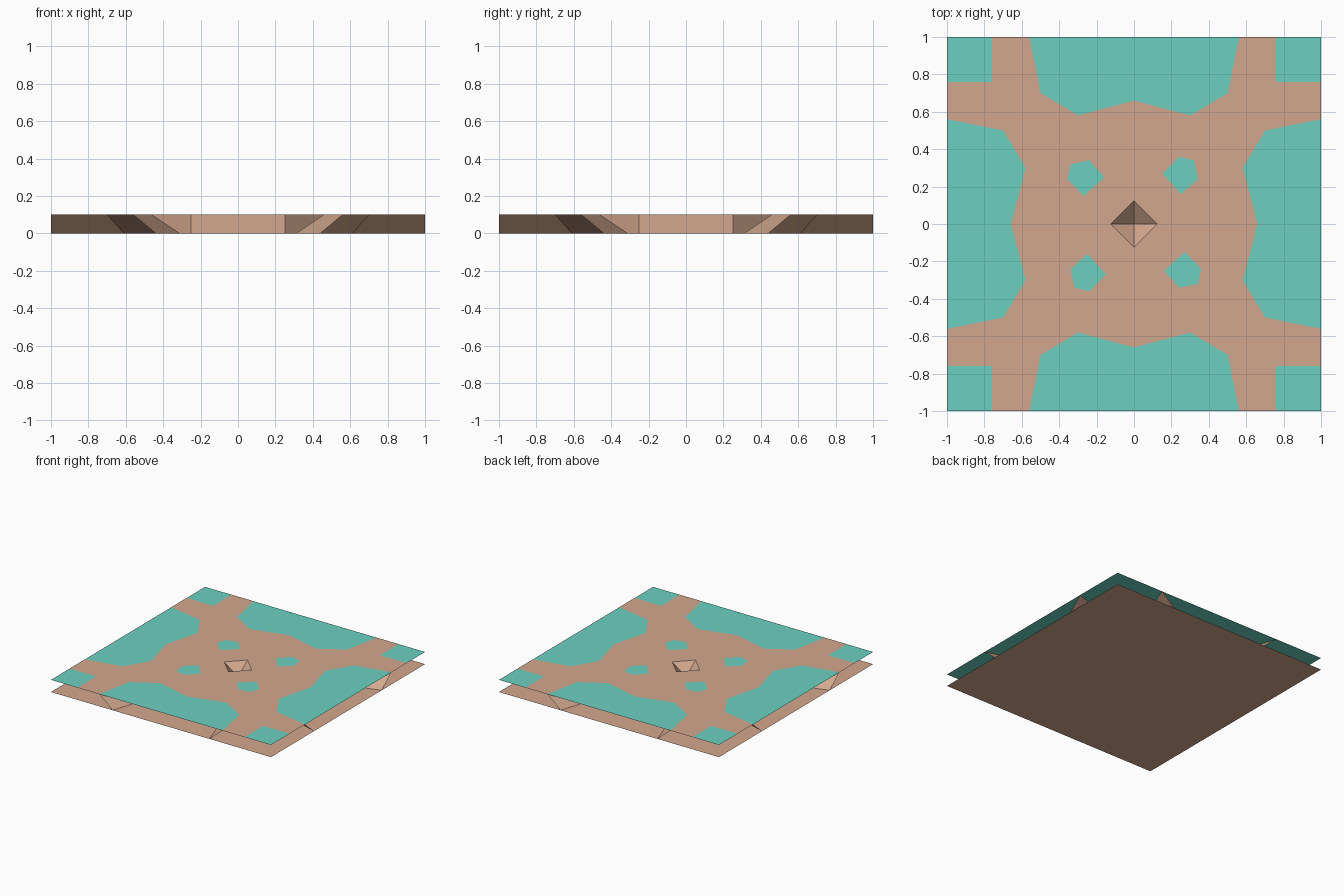
import bpy, bmesh
from mathutils import Vector

if "Cube" in bpy.data.objects:
    bpy.data.objects.remove(bpy.data.objects["Cube"])

TOP = 0.1


def material(name, col):
    m = bpy.data.materials.new(name)
    m.diffuse_color = (*col, 1)
    m.use_nodes = True
    m.node_tree.nodes["Principled BSDF"].inputs["Base Color"].default_value = m.diffuse_color
    return m


EARTH = material("earth", (0.65, 0.39, 0.27))
WATER = material("water", (0.15, 0.63, 0.53))


def finish(bm, name, mat):
    me = bpy.data.meshes.new(name)
    bm.to_mesh(me)
    bm.free()
    ob = bpy.data.objects.new(name, me)
    me.materials.append(mat)
    bpy.context.collection.objects.link(ob)
    return ob


def turn(p, k):
    x, y = p
    for _ in range(k):
        x, y = -y, x
    return x, y


def sheet(name, loops, z, mat):
    """Flat upward sheet: first loop is the outline, the others are holes."""
    bm = bmesh.new()
    edges = []
    for loop in loops:
        vs = [bm.verts.new((x, y, z)) for x, y in loop]
        edges += [bm.edges.new((vs[i - 1], vs[i])) for i in range(len(vs))]
    bmesh.ops.triangle_fill(bm, use_beauty=True, edges=edges)
    for f in bm.faces:
        f.normal_update()
        if f.normal.z < 0:
            f.normal_flip()
    return finish(bm, name, mat)


def wall(bm, top, bottom, closed=False):
    """Strip of quads between a top path and a bottom path."""
    a = [bm.verts.new((x, y, TOP)) for x, y in top]
    b = [bm.verts.new((x, y, 0)) for x, y in bottom]
    for i in range(0 if closed else 1, len(a)):
        bm.faces.new((a[i - 1], b[i - 1], b[i], a[i]))


square = [(-1, -1), (1, -1), (1, 1), (-1, 1)]
pit = [turn((0.125, 0), k) for k in range(4)]

# flat bed and water surface, the latter open over the central pit
sheet("bed", [square], 0, EARTH)
sheet("water_surface", [square, pit], TOP, WATER)

# earth showing at the water level: centre with two arms towards each corner
quarter = [(0.66, 0), (0.58, 0.3), (0.7, 0.5), (1, 0.56), (1, 0.76), (0.76, 0.76),
           (0.76, 1), (0.56, 1), (0.5, 0.7), (0.3, 0.58)]
outline = [turn(p, k) for k in range(4) for p in quarter]
hole = [(0.15, 0.27), (0.24, 0.36), (0.32, 0.34), (0.34, 0.24), (0.25, 0.16)]
holes = [[turn(p, k) for p in hole] for k in range(4)]
sheet("earth_surface", [outline, pit] + holes, TOP + 0.0006, EARTH)

# sloping banks around each corner
bm = bmesh.new()
bank_top = [(1, 0.56), (0.7, 0.46), (0.46, 0.7), (0.56, 1)]
bank_bottom = [(1, 0.44), (0.61, 0.31), (0.31, 0.61), (0.44, 1)]
for k in range(4):
    wall(bm, [turn(p, k) for p in bank_top], [turn(p, k) for p in bank_bottom])
for f in bm.faces:
    f.normal_update()
    if f.normal.z < 0:
        f.normal_flip()
finish(bm, "corner_banks", EARTH)

# central island wall
bm = bmesh.new()
ring = [turn(p, k) for k in range(4) for p in ((0.47, -0.25), (0.47, 0.25))]
wall(bm, ring, ring, closed=True)
finish(bm, "island_wall", EARTH)

# four-sided pit in the middle
bm = bmesh.new()
rim = [bm.verts.new((x, y, TOP)) for x, y in pit]
tip = bm.verts.new((0, 0, 0.01))
for i in range(4):
    bm.faces.new((rim[i - 1], rim[i], tip))
finish(bm, "centre_pit", EARTH)
